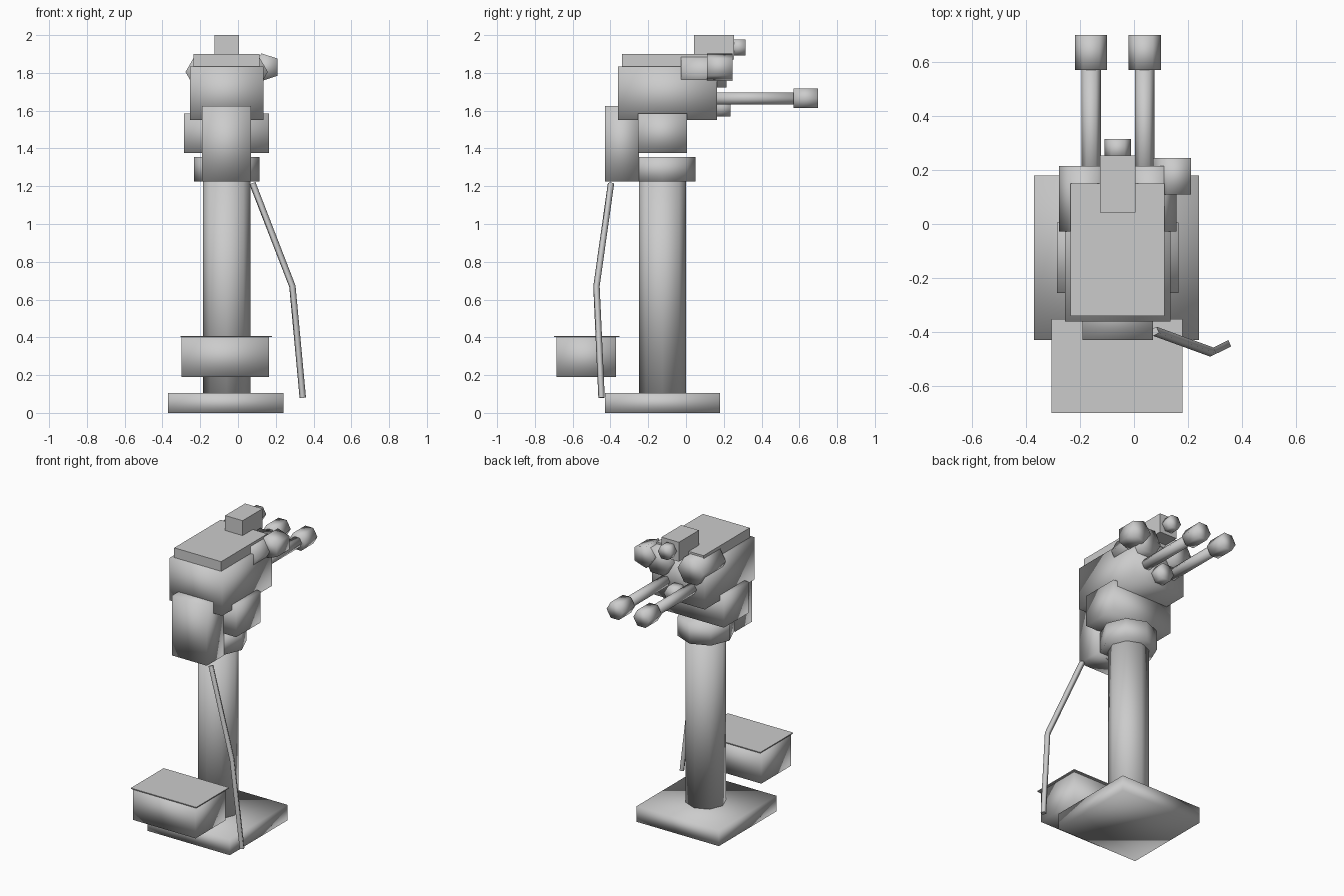
import bpy
import math
from mathutils import Vector

cube = bpy.data.objects.get("Cube")
if cube:
    bpy.data.objects.remove(cube, do_unlink=True)

grey = bpy.data.materials.new("plain_grey")
grey.use_nodes = True
colour = (0.6, 0.6, 0.6, 1)
grey.diffuse_color = colour
grey.node_tree.nodes["Principled BSDF"].inputs["Base Color"].default_value = colour

AXIS = -0.06  # the mount's centre line in x


def finish(name, smooth):
    ob = bpy.context.object
    ob.name = name
    ob.data.name = name
    ob.data.materials.append(grey)
    if smooth:
        bpy.ops.object.shade_smooth()
    return ob


def box(name, x, y, z, smooth=True):
    """Box from its (min, max) span on each axis."""
    bpy.ops.mesh.primitive_cube_add(size=1, location=[sum(s) / 2 for s in (x, y, z)])
    bpy.context.object.scale = [s[1] - s[0] for s in (x, y, z)]
    bpy.ops.object.transform_apply(location=False, rotation=False, scale=True)
    return finish(name, smooth)


def prism(name, start, end, radius, sides, turn=0.0):
    """Low-poly cylinder between two points; turn spins it about its axis."""
    a, b = Vector(start), Vector(end)
    bpy.ops.mesh.primitive_cylinder_add(
        vertices=sides, radius=radius, depth=(b - a).length, location=(a + b) / 2)
    ob = bpy.context.object
    spin = Vector((0, 0, 1)).rotation_difference(b - a).to_matrix()
    for v in ob.data.vertices:
        c, s = math.cos(turn), math.sin(turn)
        v.co = spin @ Vector((c * v.co.x - s * v.co.y, s * v.co.x + c * v.co.y, v.co.z))
    return finish(name, True)


def along_y(name, x, z, y, radius, sides, turn=math.pi / 2):
    return prism(name, (x, y[0], z), (x, y[1], z), radius, sides, turn)


# Base and pedestal
box("base", (-0.37, 0.24), (-0.43, 0.18), (0, 0.105))
prism("column", (AXIS, -0.125, 0.1), (AXIS, -0.125, 1.23), 0.125, 8)
prism("collar", (AXIS, -0.125, 1.225), (AXIS, -0.125, 1.355), 0.174, 8)

# Swivel block, rear housing and head
box("swivel_block", (-0.285, 0.165), (-0.255, 0.005), (1.375, 1.585))
box("rear_housing", (-0.19, 0.07), (-0.43, -0.25), (1.225, 1.625))
box("head", (-0.255, 0.135), (-0.36, 0.165), (1.55, 1.835))
box("head_cover", (-0.235, 0.113), (-0.34, 0.15), (1.835, 1.9), smooth=False)

# Sight on top
box("top_sight", (-0.125, 0.005), (0.042, 0.253), (1.87, 2.0), smooth=False)
along_y("top_sight_lens", AXIS, 1.935, (0.24, 0.315), 0.049, 6)

# Paired sensor pods and barrels
for side, sign in (("left", 1), ("right", -1)):
    along_y(side + "_pod", AXIS + sign * 0.123, 1.805, (-0.027, 0.215), 0.095, 6)
    barrel_x = AXIS + sign * 0.099
    along_y(side + "_barrel", barrel_x, 1.665, (0.1, 0.58), 0.036, 6)
    along_y(side + "_muzzle", barrel_x, 1.665, (0.57, 0.7), 0.06, 6)

# Single lenses
along_y("side_lens", 0.148, 1.83, (0.11, 0.245), 0.077, 5)
along_y("lower_lens", AXIS, 1.62, (0.15, 0.235), 0.06, 6)

# Storage box with a thin overhanging lid
box("storage_box", (-0.3, 0.165), (-0.685, -0.37), (0.19, 0.402))
box("storage_lid", (-0.305, 0.18), (-0.7, -0.352), (0.402, 0.408), smooth=False)

# Bent cable hanging beside the column
path = [(0.077, -0.397, 1.215), (0.288, -0.474, 0.67), (0.343, -0.447, 0.08)]
curve = bpy.data.curves.new("cable", "CURVE")
curve.dimensions = "3D"
curve.bevel_depth = 0.018
curve.bevel_resolution = 0
curve.use_fill_caps = True
spline = curve.splines.new("POLY")
spline.points.add(len(path) - 1)
for point, co in zip(spline.points, path):
    point.co = (*co, 1)
curve.materials.append(grey)
cable = bpy.data.objects.new("cable", curve)
bpy.context.collection.objects.link(cable)
